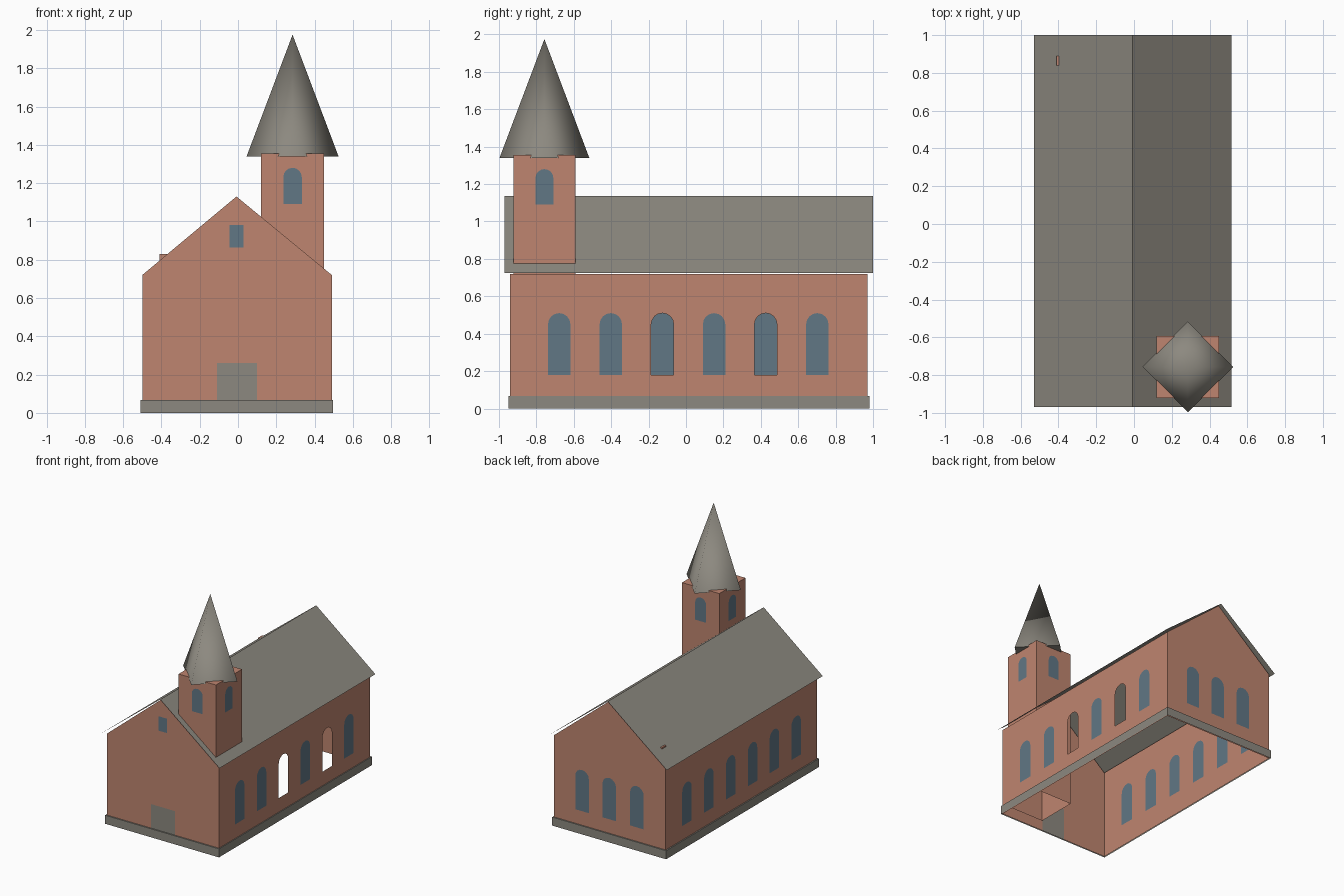
import bpy, bmesh, math
from mathutils import Vector
from mathutils.geometry import tessellate_polygon

if "Cube" in bpy.data.objects:
    bpy.data.objects.remove(bpy.data.objects["Cube"])


def material(name, rgb):
    m = bpy.data.materials.new(name)
    m.diffuse_color = (*rgb, 1)
    m.use_nodes = True
    m.node_tree.nodes["Principled BSDF"].inputs["Base Color"].default_value = m.diffuse_color
    return m


BRICK = material("brick", (0.52, 0.235, 0.16))
GREY = material("grey_slate", (0.265, 0.25, 0.215))
GLASS = material("blue_glass", (0.12, 0.185, 0.235))
MATS = [BRICK, GREY, GLASS]


def finish(name, bm, mats, recalc=True):
    bmesh.ops.remove_doubles(bm, verts=bm.verts, dist=1e-5)
    if recalc:
        bmesh.ops.recalc_face_normals(bm, faces=bm.faces)
    me = bpy.data.meshes.new(name)
    bm.to_mesh(me)
    bm.free()
    for m in mats:
        me.materials.append(m)
    ob = bpy.data.objects.new(name, me)
    bpy.context.collection.objects.link(ob)
    return ob


def rect(u0, u1, z0, z1):
    return [(u0, z0), (u1, z0), (u1, z1), (u0, z1)]


def arch(c, r, z0, z1, n=8):
    """Round-headed window outline."""
    top = [(c + r * math.cos(math.pi * i / n), z1 - r + r * math.sin(math.pi * i / n))
           for i in range(n + 1)]
    return [(c - r, z0), (c + r, z0)] + top


def panel(bm, place, outline, windows=(), missing=()):
    """Flat wall with window openings, each glazed unless listed as missing."""
    loops = [[Vector((u, z, 0)) for u, z in lp] for lp in [outline, *windows]]
    verts = [bm.verts.new(place(p.x, p.y)) for lp in loops for p in lp]
    for tri in tessellate_polygon(loops):
        bm.faces.new([verts[i] for i in tri])
    start = len(outline)
    for k, w in enumerate(windows):
        if k not in missing:
            bm.faces.new(verts[start:start + len(w)]).material_index = 2
        start += len(w)


# Nave walls: open underneath, with gabled ends
X0, X1, XM, Y0, Y1 = -0.50, 0.49, -0.008, -0.94, 0.97
EAVE, RIDGE = 0.72, 1.13
gable = [(X1, 0), (X1, EAVE), (XM, RIDGE), (X0, EAVE), (X0, 0)]
door = rect(-0.11, 0.10, 0, 0.26)
bm = bmesh.new()
side_windows = [arch(-0.678 + 0.276 * i, 0.06, 0.18, 0.51) for i in range(6)]
panel(bm, lambda u, z: (X0, u, z), rect(Y0, Y1, 0, EAVE), side_windows)
panel(bm, lambda u, z: (X1, u, z), rect(Y0, Y1, 0, EAVE), side_windows, missing=(2, 4))
panel(bm, lambda u, z: (u, Y1, z), gable,
      [arch(c, 0.06, 0.18, 0.51) for c in (-0.245, 0.0, 0.24)])
panel(bm, lambda u, z: (u, Y0, z),
      gable + [door[0], door[3], door[2], door[1]],
      [rect(-0.045, 0.03, 0.865, 0.98)])
bm.faces.new([bm.verts.new((u, Y0, z)) for u, z in door]).material_index = 1
finish("nave_walls", bm, MATS)

# Plinth band around the foot of the walls
bm = bmesh.new()
outer = [(-0.51, -0.95), (0.497, -0.95), (0.497, 0.98), (-0.51, 0.98)]
inner = [(X0, Y0), (X1, Y0), (X1, Y1), (X0, Y1)]
rings = [[bm.verts.new((x, y, z)) for x, y in ring]
         for ring, z in ((outer, 0), (outer, 0.068), (inner, 0.068))]
for a, b in zip(rings, rings[1:]):
    for i in range(4):
        j = (i + 1) % 4
        bm.faces.new((a[i], a[j], b[j], b[i]))
finish("plinth", bm, [GREY], recalc=False)

# Roof: two thin slopes with overhang
bm = bmesh.new()
profile = [(-0.53, 0.725), (XM, 1.135), (0.515, 0.725)]
front, back = [[bm.verts.new((x, y, z)) for x, z in profile] for y in (-0.97, 1.0)]
for i in range(2):
    bm.faces.new((front[i], front[i + 1], back[i + 1], back[i]))
finish("roof", bm, [GREY], recalc=False)

# Tower: square shaft through the roof, one window per side
TX, TY, H, TOP = 0.285, -0.757, 0.165, 1.355
bm = bmesh.new()
for s in (-1, 1):
    window = [arch(0, 0.048, 1.09, 1.28)]
    panel(bm, lambda u, z: (TX + u, TY + s * H, z), rect(-H, H, 0.07, TOP), window)
    panel(bm, lambda u, z: (TX + s * H, TY + u, z), rect(-H, H, 0.07, TOP), window)
bm.faces.new([bm.verts.new((TX + u, TY + v, TOP)) for u, v in rect(-H, H, -H, H)])
finish("tower", bm, MATS)

# Spire: smooth four-sided cone turned corner-on to the tower
bm = bmesh.new()
apex = bm.verts.new((TX, TY, 1.975))
base = [bm.verts.new((TX + 0.24 * dx, TY + 0.24 * dy, 1.34))
        for dx, dy in ((1, 0), (0, 1), (-1, 0), (0, -1))]
for i in range(4):
    bm.faces.new((base[i], base[(i + 1) % 4], apex)).smooth = True
bm.faces.new(base[::-1])
finish("spire", bm, [GREY], recalc=False)

# Small chimney on the left slope
bm = bmesh.new()
bmesh.ops.create_cube(bm, size=1)
for v in bm.verts:
    v.co = (-0.39 + v.co.x * 0.04, 0.865 + v.co.y * 0.05, 0.785 + v.co.z * 0.09)
finish("chimney", bm, [BRICK])
